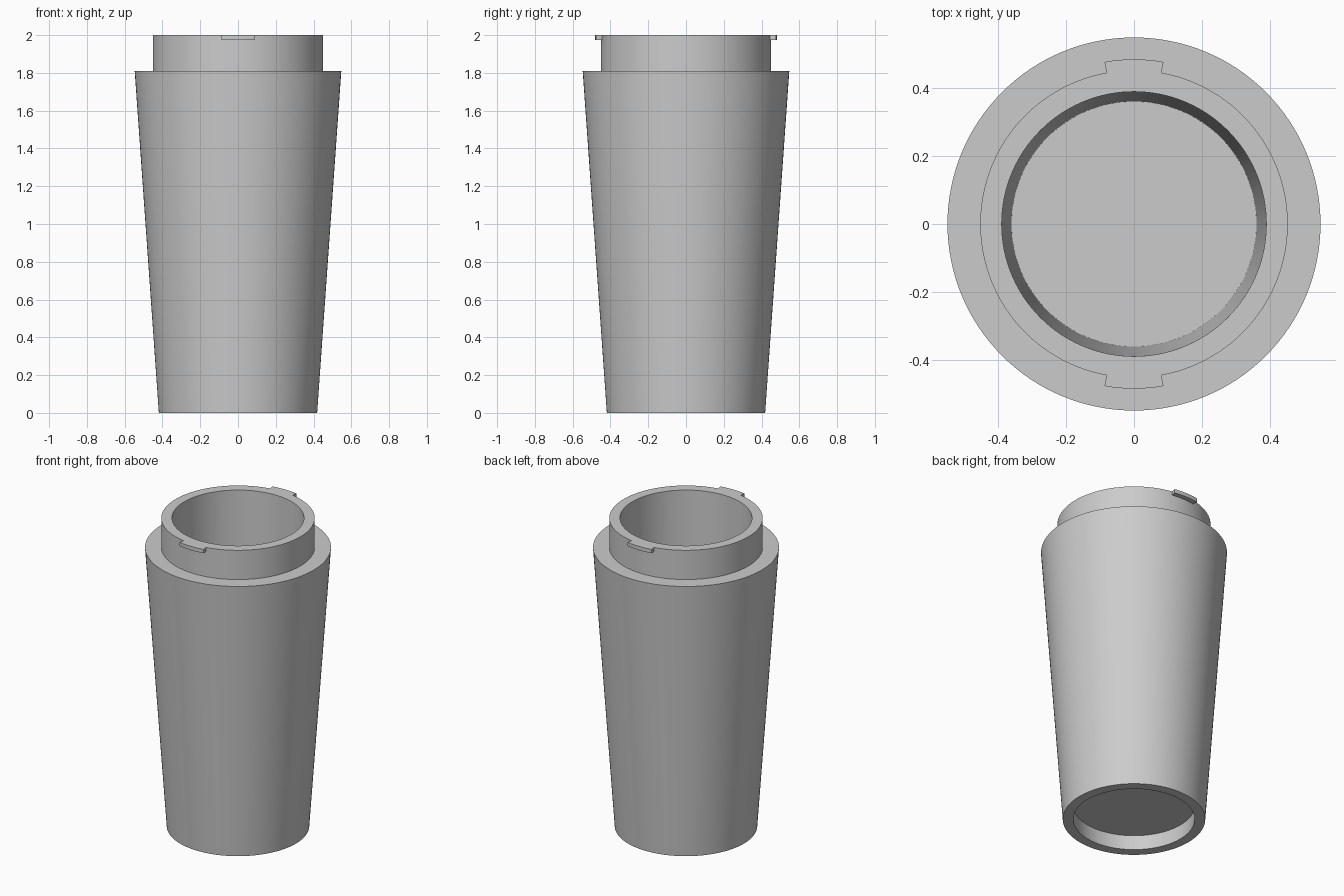
import bpy
import bmesh
import math

if "Cube" in bpy.data.objects:
    bpy.data.objects.remove(bpy.data.objects["Cube"])

SEGMENTS = 128

grey = bpy.data.materials.new("plain grey")
grey.diffuse_color = (0.6, 0.6, 0.6, 1)
grey.use_nodes = True
grey.node_tree.nodes["Principled BSDF"].inputs["Base Color"].default_value = grey.diffuse_color


def finish(bm, name):
    """Turn a bmesh into a named, smooth-shaded grey object."""
    bmesh.ops.remove_doubles(bm, verts=bm.verts, dist=1e-5)
    bmesh.ops.recalc_face_normals(bm, faces=bm.faces)
    mesh = bpy.data.meshes.new(name)
    bm.to_mesh(mesh)
    bm.free()
    mesh.materials.append(grey)
    obj = bpy.data.objects.new(name, mesh)
    bpy.context.collection.objects.link(obj)
    bpy.ops.object.select_all(action='DESELECT')
    obj.select_set(True)
    bpy.context.view_layer.objects.active = obj
    bpy.ops.object.shade_smooth_by_angle(angle=math.radians(30))
    return obj


def revolve(name, profile, start=0.0, sweep=math.tau, steps=SEGMENTS):
    """Sweep a closed (radius, height) profile about z; cap partial sweeps."""
    bm = bmesh.new()
    full = sweep >= math.tau - 1e-6
    rings = []
    for i in range(steps if full else steps + 1):
        a = start + sweep * i / steps
        rings.append([bm.verts.new((r * math.cos(a), r * math.sin(a), z))
                      for r, z in profile])
    n = len(profile)
    for i in range(steps):
        a, b = rings[i], rings[(i + 1) % len(rings)]
        for j in range(n):
            k = (j + 1) % n
            bm.faces.new((a[j], a[k], b[k], b[j]))
    if not full:
        bm.faces.new(rings[0])
        bm.faces.new(rings[-1])
    return finish(bm, name)


# Tapered wall with a stepped neck and an open, slightly conical bore
revolve("tumbler_wall", [
    (0.357, 0.0), (0.419, 0.0), (0.547, 1.81),
    (0.451, 1.81), (0.451, 2.0), (0.388, 2.0)])

# Floor disc set above the foot, leaving a recess underneath
bm = bmesh.new()
bmesh.ops.create_cone(bm, cap_ends=True, segments=SEGMENTS,
                      radius1=0.36, radius2=0.36, depth=0.06)
bmesh.ops.translate(bm, verts=bm.verts, vec=(0, 0, 0.125))
finish(bm, "floor_disc")

# Locking tabs on the front and back of the rim
half = math.radians(10.3)
for name, middle in (("front_tab", -math.pi / 2), ("back_tab", math.pi / 2)):
    revolve(name, [(0.45, 1.975), (0.483, 1.975), (0.483, 2.0), (0.45, 2.0)],
            middle - half, 2 * half, 8)
